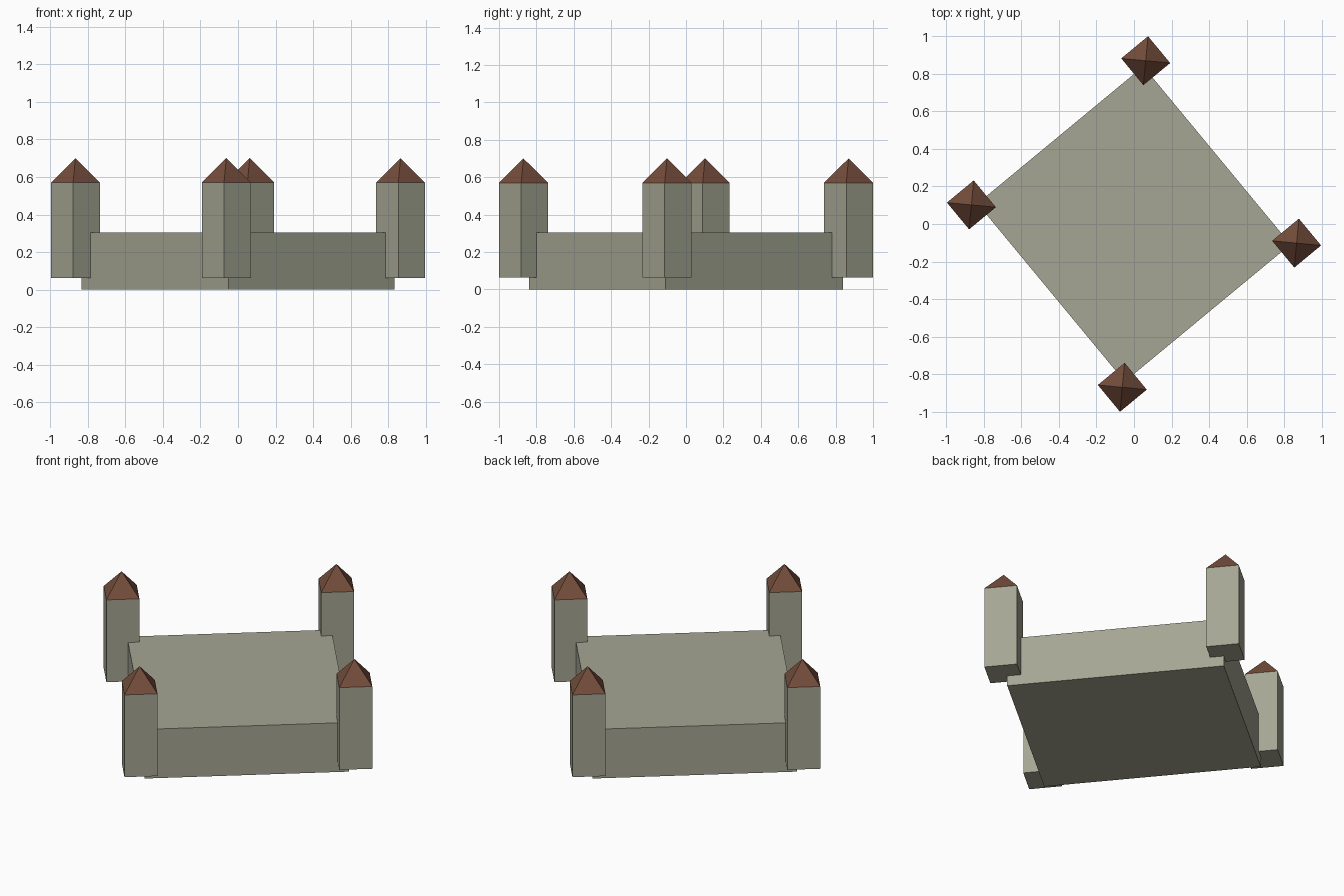
import bpy, bmesh, math
from mathutils import Matrix

if "Cube" in bpy.data.objects:
    bpy.data.objects.remove(bpy.data.objects["Cube"])

TURN = Matrix.Rotation(math.radians(39.6), 4, 'Z')


def material(name, rgb):
    m = bpy.data.materials.new(name)
    m.diffuse_color = (*rgb, 1)
    m.use_nodes = True
    m.node_tree.nodes["Principled BSDF"].inputs["Base Color"].default_value = m.diffuse_color
    return m


stone = material("grey_stone", (0.376, 0.381, 0.292))
tile = material("brown_roof_tile", (0.18, 0.076, 0.045))


def add(name, bm, mat):
    bmesh.ops.recalc_face_normals(bm, faces=bm.faces)
    bm.transform(TURN)
    me = bpy.data.meshes.new(name)
    bm.to_mesh(me)
    bm.free()
    me.materials.append(mat)
    ob = bpy.data.objects.new(name, me)
    bpy.context.collection.objects.link(ob)


def box(name, x, y, hx, hy, z0, z1, mat):
    bm = bmesh.new()
    bmesh.ops.create_cube(bm, size=2, matrix=Matrix.Translation((x, y, (z0 + z1) / 2))
                          @ Matrix.Diagonal((hx, hy, (z1 - z0) / 2, 1)))
    add(name, bm, mat)


def pyramid(name, x, y, h, z0, z1, mat):
    bm = bmesh.new()
    base = [bm.verts.new((x + a * h, y + b * h, z0))
            for a, b in ((-1, -1), (1, -1), (1, 1), (-1, 1))]
    tip = bm.verts.new((x, y, z1))
    bm.faces.new(base)
    for i in range(4):
        bm.faces.new((base[i], base[(i + 1) % 4], tip))
    add(name, bm, mat)


# Solid castle block
box("castle_block", 0, 0, 0.573, 0.615, 0, 0.303, stone)

# Corner towers with pointed roofs
for sx, u in ((-1, "left"), (1, "right")):
    for sy, v in ((-1, "front"), (1, "back")):
        x, y = sx * 0.602, sy * 0.63
        box(f"tower_{v}_{u}", x, y, 0.0925, 0.0925, 0.063, 0.57, stone)
        pyramid(f"tower_roof_{v}_{u}", x, y, 0.0925, 0.57, 0.70, tile)
